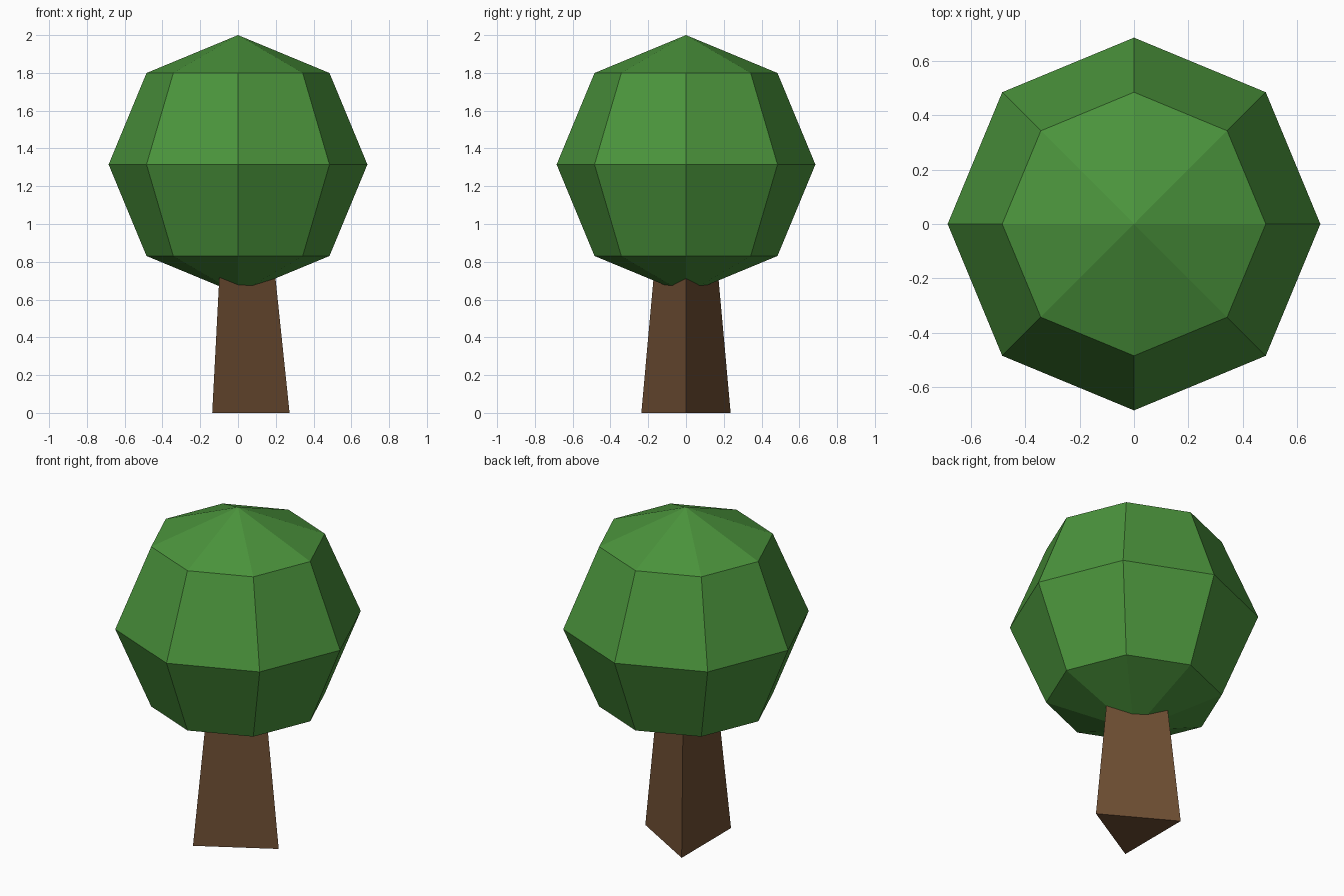
import bpy
import bmesh
from mathutils import Matrix

default_cube = bpy.data.objects.get("Cube")
if default_cube:
    bpy.data.objects.remove(default_cube, do_unlink=True)


def make_material(name, rgb):
    mat = bpy.data.materials.new(name)
    mat.use_nodes = True
    color = (*rgb, 1.0)
    mat.diffuse_color = color
    mat.node_tree.nodes["Principled BSDF"].inputs["Base Color"].default_value = color
    return mat


def add_part(name, bm, material):
    mesh = bpy.data.meshes.new(name)
    bm.to_mesh(mesh)
    bm.free()
    mesh.materials.append(material)
    part = bpy.data.objects.new(name, mesh)
    bpy.context.collection.objects.link(part)
    return part


leaf_green = make_material("leaf green", (0.07, 0.295, 0.045))
bark_brown = make_material("bark brown", (0.155, 0.075, 0.032))

# Crown: faceted ball with eight sides and four bands
crown_radius = 0.685
crown = bmesh.new()
bmesh.ops.create_uvsphere(
    crown, u_segments=8, v_segments=4, radius=crown_radius,
    matrix=Matrix.Translation((0, 0, 2 - crown_radius)))
add_part("crown", crown, leaf_green)

# Trunk: tapered three-sided prism, one edge towards +x, ending inside the crown
trunk_height = 1.3
trunk = bmesh.new()
bmesh.ops.create_cone(
    trunk, cap_ends=True, segments=3, radius1=0.273, radius2=0.137,
    depth=trunk_height, matrix=Matrix.Translation((0, 0, trunk_height / 2)))
# Turn the prism so that its lone corner sits on the +x axis
corner = max(trunk.verts, key=lambda v: v.co.xy.length).co
turn = Matrix.Rotation(-corner.xy.angle_signed((1, 0)) * -1, 4, "Z")
if (turn @ corner).x < 0.27:
    turn.invert()
bmesh.ops.transform(trunk, matrix=turn, verts=trunk.verts)
add_part("trunk", trunk, bark_brown)
